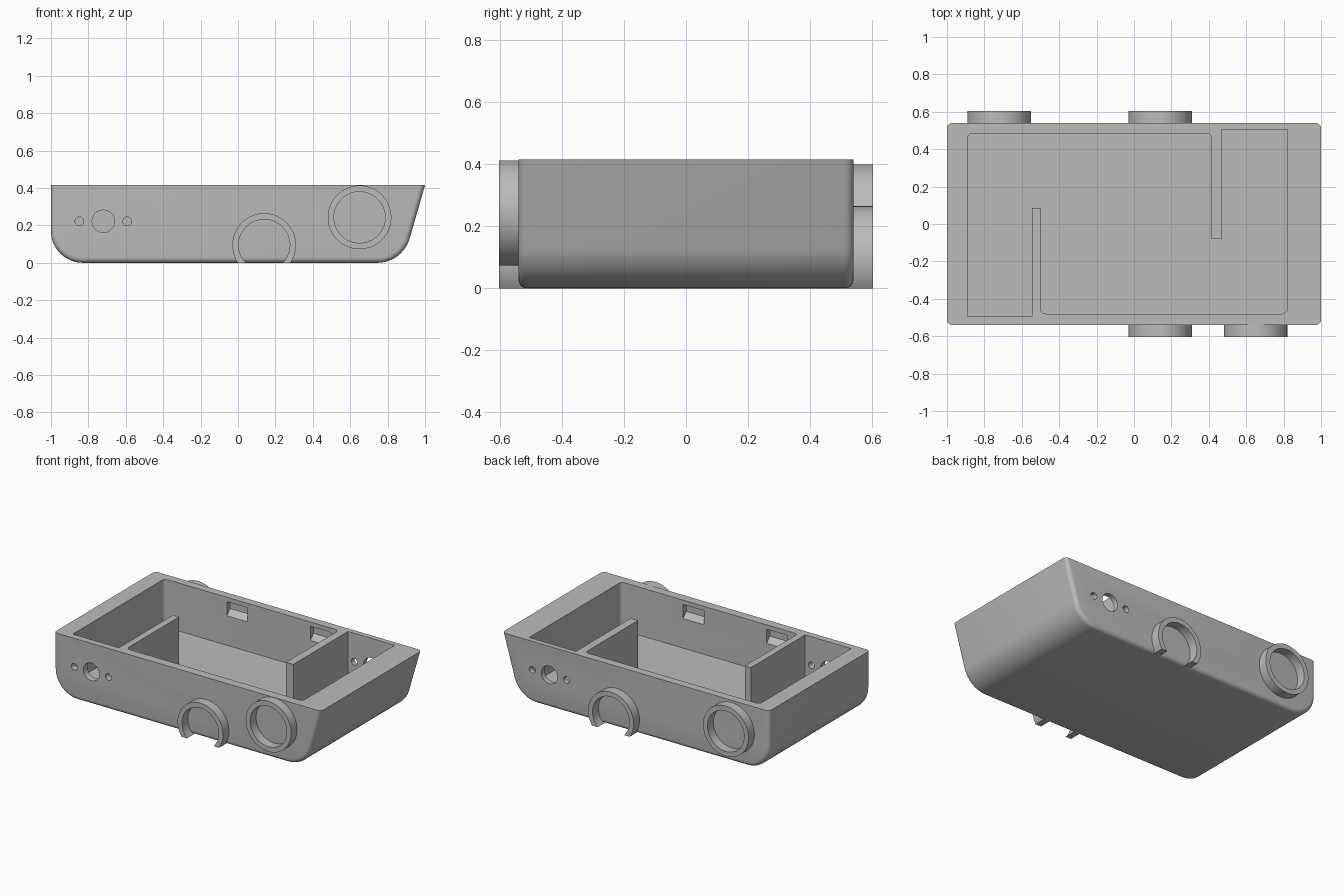
import bpy
import bmesh
from math import pi, sin, cos, asin

if "Cube" in bpy.data.objects:
    bpy.data.objects.remove(bpy.data.objects["Cube"])

grey = bpy.data.materials.new("plain_grey")
grey.use_nodes = True
COLOUR = (0.5, 0.5, 0.5, 1)
grey.diffuse_color = COLOUR
grey.node_tree.nodes["Principled BSDF"].inputs["Base Color"].default_value = COLOUR

TOP, HALF, FLOOR = 0.415, 0.54, 0.09


def add_object(name, bm):
    bmesh.ops.recalc_face_normals(bm, faces=bm.faces)
    mesh = bpy.data.meshes.new(name)
    bm.to_mesh(mesh)
    bm.free()
    mesh.materials.append(grey)
    ob = bpy.data.objects.new(name, mesh)
    bpy.context.collection.objects.link(ob)
    return ob


def prism(points, offset):
    """Extrude a closed outline of 3D points along an offset."""
    bm = bmesh.new()
    face = bm.faces.new([bm.verts.new(p) for p in points])
    extruded = bmesh.ops.extrude_face_region(bm, geom=[face])["geom"]
    moved = [g for g in extruded if isinstance(g, bmesh.types.BMVert)]
    bmesh.ops.translate(bm, verts=moved, vec=offset)
    return bm


def arc(cx, cz, r, start, end, steps):
    return [(cx + r * cos(start + (end - start) * i / steps),
             cz + r * sin(start + (end - start) * i / steps)) for i in range(steps + 1)]


def smooth(ob):
    bpy.ops.object.select_all(action="DESELECT")
    ob.select_set(True)
    bpy.context.view_layer.objects.active = ob
    bpy.ops.object.shade_smooth_by_angle(angle=pi / 6)


# Hull: side profile with one upright end, one raked end and rounded lower corners
profile = [(-1, TOP)] + arc(-0.83, 0.17, 0.17, pi, 1.5 * pi, 12)
profile += arc(0.745, 0.18, 0.18, -0.5 * pi, -0.085 * pi, 12) + [(1, TOP)]
bm = prism([(x, -HALF, z) for x, z in profile], (0, 2 * HALF, 0))
rims = [e for e in bm.edges
        if abs(e.verts[0].co.y - e.verts[1].co.y) < 0.001
        and min(v.co.z for v in e.verts) < TOP - 0.001]
bmesh.ops.bevel(bm, geom=rims, offset=0.028, offset_type="OFFSET",
                segments=5, profile=0.5, affect="EDGES")
hull = add_object("hull", bm)

cutters = []

# Cavity: one winding pocket that leaves two partitions standing
outline = [(-0.89, 0.485), (0.415, 0.485), (0.415, -0.08), (0.47, -0.08),
           (0.47, 0.505), (0.82, 0.505), (0.82, -0.48), (-0.5, -0.48),
           (-0.5, 0.085), (-0.545, 0.085), (-0.545, -0.495), (-0.89, -0.495)]
bm = prism([(x, y, FLOOR) for x, y in outline], (0, 0, 0.5))
rounded = [outline[i] for i in (0, 1, 6, 7)]
corners = [e for e in bm.edges
           if abs(e.verts[0].co.z - e.verts[1].co.z) > 0.1
           and any(abs(e.verts[0].co.x - x) + abs(e.verts[0].co.y - y) < 0.001
                   for x, y in rounded)]
bmesh.ops.bevel(bm, geom=corners, offset=0.028, segments=5, profile=0.5, affect="EDGES")
cutters.append(add_object("cavity_cutter", bm))

# Catch recesses with sloping floors inside both long walls
for side, wall in ((1, 0.485), (-1, -0.48)):
    for x in (-0.345, 0.28):
        section = [(-0.02, 0.29), (0, 0.29), (0.035, 0.325), (0.035, 0.385), (-0.02, 0.385)]
        pts = [(x - 0.078, wall + side * d, z) for d, z in section]
        cutters.append(add_object("recess_cutter", prism(pts, (0.156, 0, 0))))

# Socket holes: a large bore between two small screw holes
for side, x in ((-1, -0.72), (1, 0.645)):
    for dx, r in ((-0.128, 0.023), (0, 0.06), (0.128, 0.023)):
        circle = arc(x + dx, 0.222, r, 0, 2 * pi, 32)[:-1]
        pts = [(px, side * 0.45, pz) for px, pz in circle]
        cutters.append(add_object("hole_cutter", prism(pts, (0, side * 0.15, 0))))

for cutter in cutters:
    cutter.hide_render = True
    mod = hull.modifiers.new("cut", "BOOLEAN")
    mod.operation = "DIFFERENCE"
    mod.solver = "EXACT"
    mod.object = cutter

# Bake the cuts and discard the cutters
graph = bpy.context.evaluated_depsgraph_get()
baked = bpy.data.meshes.new_from_object(hull.evaluated_get(graph))
hull.modifiers.clear()
hull.data = baked
for cutter in cutters:
    bpy.data.objects.remove(cutter)
smooth(hull)


# Raised collars: full rings, and low rings cut off level with the base
def collar(name, cx, cz, side, cut):
    loops = []
    for r in (0.17, 0.137):
        start = asin(-cz / r) if cut else -pi / 2
        loops.append(arc(cx, cz, r, start, pi - start, 64))
    bm = bmesh.new()
    verts = [[bm.verts.new((x, side * 0.505, z)) for x, z in loop] for loop in loops]
    outer, inner = verts
    faces = [bm.faces.new((outer[i], outer[i + 1], inner[i + 1], inner[i])) for i in range(64)]
    bmesh.ops.remove_doubles(bm, verts=bm.verts, dist=0.0001)
    extruded = bmesh.ops.extrude_face_region(bm, geom=list(bm.faces), use_keep_orig=True)["geom"]
    moved = [g for g in extruded if isinstance(g, bmesh.types.BMVert)]
    bmesh.ops.translate(bm, verts=moved, vec=(0, side * 0.098, 0))
    smooth(add_object(name, bm))


collar("front_full_collar", 0.65, 0.243, -1, False)
collar("front_low_collar", 0.14, 0.095, -1, True)
collar("back_full_collar", -0.72, 0.23, 1, False)
collar("back_low_collar", 0.14, 0.095, 1, True)
